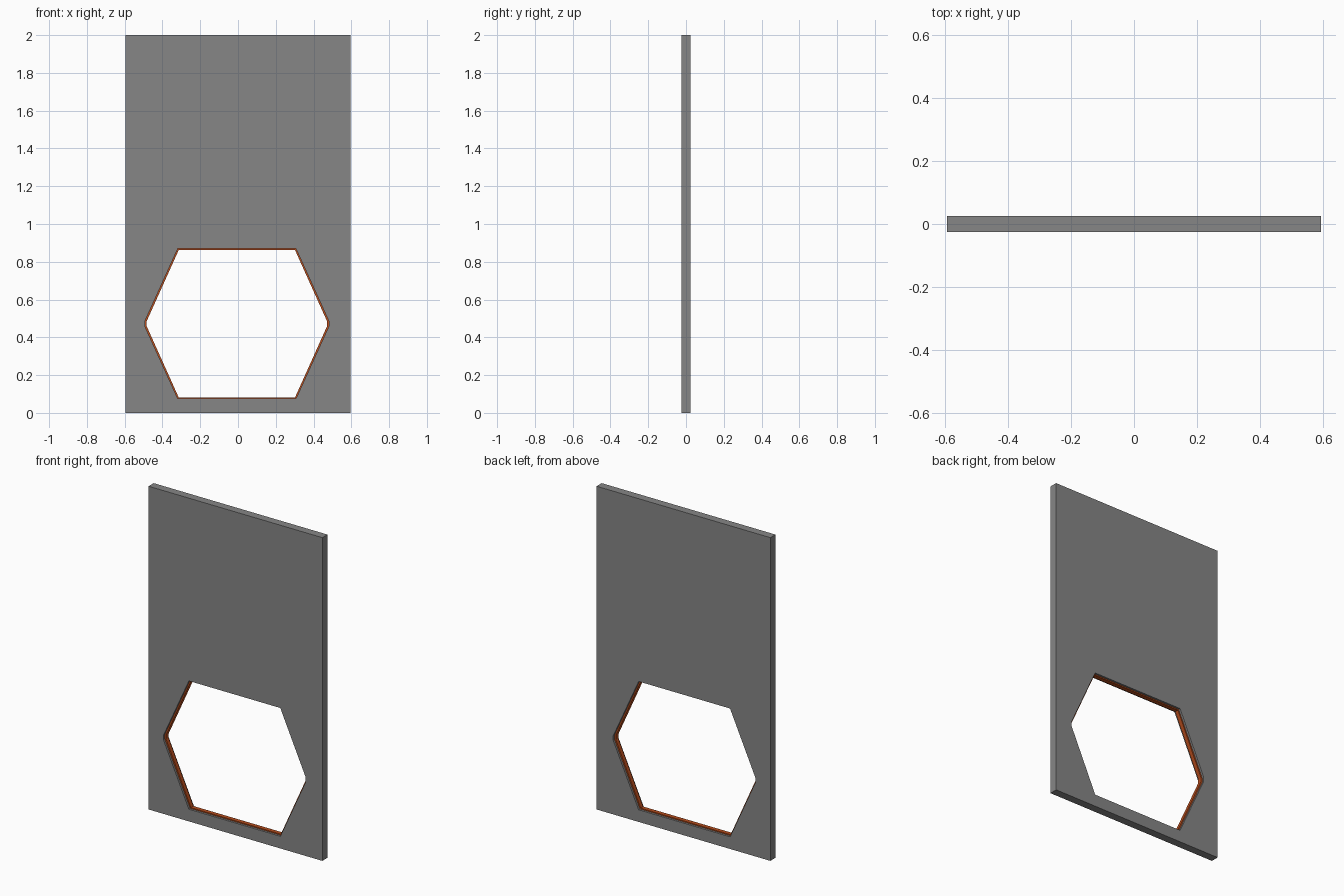
import bpy, bmesh

if "Cube" in bpy.data.objects:
    bpy.data.objects.remove(bpy.data.objects["Cube"])

CX, CZ = -0.006, 0.472     # centre of the opening


def hexagon(tip, corner, height, blunt=0.014):
    """Wide hexagon outline (x, z) with slightly blunted side tips."""
    right = [(corner, -height), (tip, -blunt), (tip, blunt), (corner, height)]
    left = [(-x, z) for x, z in reversed(right)]
    return [(CX + x, CZ + z) for x, z in right + left]


def prism(name, loops, half_depth):
    """Extrude one outline, or the band between two outlines, along y."""
    bm = bmesh.new()
    rings = [[bm.verts.new((x, y, z)) for x, z in pts]
             for pts in loops for y in (-half_depth, half_depth)]
    n = len(loops[0])
    if len(loops) == 1:
        for r in rings:
            bm.faces.new(r)
        pairs = [(0, 1)]
    else:
        pairs = [(0, 1), (2, 3), (0, 2), (1, 3)]
    for a, b in pairs:
        for i in range(n):
            j = (i + 1) % n
            bm.faces.new((rings[a][i], rings[a][j], rings[b][j], rings[b][i]))
    bmesh.ops.recalc_face_normals(bm, faces=bm.faces)
    mesh = bpy.data.meshes.new(name)
    bm.to_mesh(mesh)
    bm.free()
    obj = bpy.data.objects.new(name, mesh)
    bpy.context.collection.objects.link(obj)
    return obj


def paint(obj, name, rgb):
    mat = bpy.data.materials.new(name)
    mat.diffuse_color = (*rgb, 1)
    mat.use_nodes = True
    mat.node_tree.nodes["Principled BSDF"].inputs["Base Color"].default_value = mat.diffuse_color
    obj.data.materials.append(mat)


outer = hexagon(0.487, 0.313, 0.397)
inner = hexagon(0.478, 0.308, 0.390, 0.012)

# Flat upright panel with the opening cut through
W = 0.595
panel = prism("panel", [[(-W, 0), (W, 0), (W, 2), (-W, 2)]], 0.025)
cutter = prism("opening_cutter", [outer], 0.1)
cutter.hide_render = True
cut = panel.modifiers.new("opening", "BOOLEAN")
cut.operation = "DIFFERENCE"
cut.solver = "EXACT"
cut.object = cutter
bpy.context.view_layer.objects.active = panel
bpy.ops.object.modifier_apply(modifier=cut.name)
bpy.data.objects.remove(cutter)
paint(panel, "dark_grey", (0.24, 0.24, 0.24))

# Thin rust coloured lining set back inside the opening
lining = prism("opening_lining", [outer, inner], 0.0125)
paint(lining, "rust", (0.48, 0.075, 0.012))
